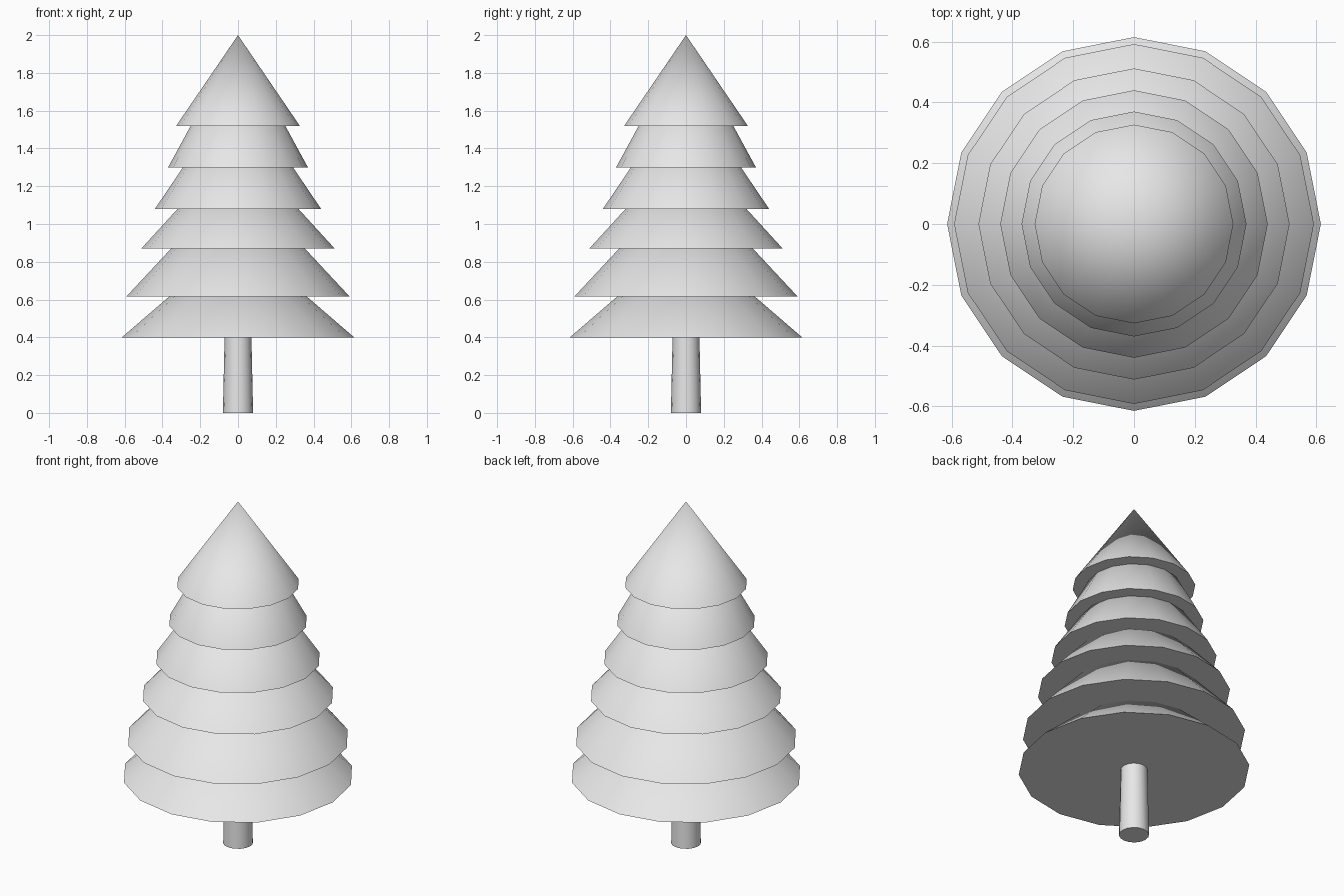
import bpy
import math

cube = bpy.data.objects.get("Cube")
if cube:
    bpy.data.objects.remove(cube, do_unlink=True)

SIDES = 16


def flat_colour(name, colour):
    mat = bpy.data.materials.new(name)
    mat.use_nodes = True
    mat.diffuse_color = colour
    mat.node_tree.nodes["Principled BSDF"].inputs["Base Color"].default_value = colour
    return mat


grey = flat_colour("light_grey", (0.8, 0.8, 0.8, 1.0))


def tapered(name, bottom, top, radius, top_radius=0.0):
    """Upright cone or tapered cylinder between two heights."""
    bpy.ops.mesh.primitive_cone_add(
        vertices=SIDES, radius1=radius, radius2=top_radius,
        depth=top - bottom, location=(0, 0, (bottom + top) / 2))
    obj = bpy.context.object
    obj.name = name
    obj.data.materials.append(grey)
    bpy.ops.object.shade_smooth_by_angle(angle=math.radians(40))
    return obj


# Trunk, narrowing slightly upwards into the foliage
tapered("trunk", 0.0, 0.45, 0.08, 0.07)

# Foliage tiers from the ground up: base height, tip height, base radius
tiers = [
    (0.40, 0.93, 0.615),
    (0.615, 1.25, 0.592),
    (0.87, 1.43, 0.512),
    (1.08, 1.73, 0.44),
    (1.30, 1.98, 0.37),
    (1.52, 2.00, 0.327),
]
for number, (base, tip, radius) in enumerate(tiers, 1):
    tapered(f"foliage_tier_{number}", base, tip, radius)
